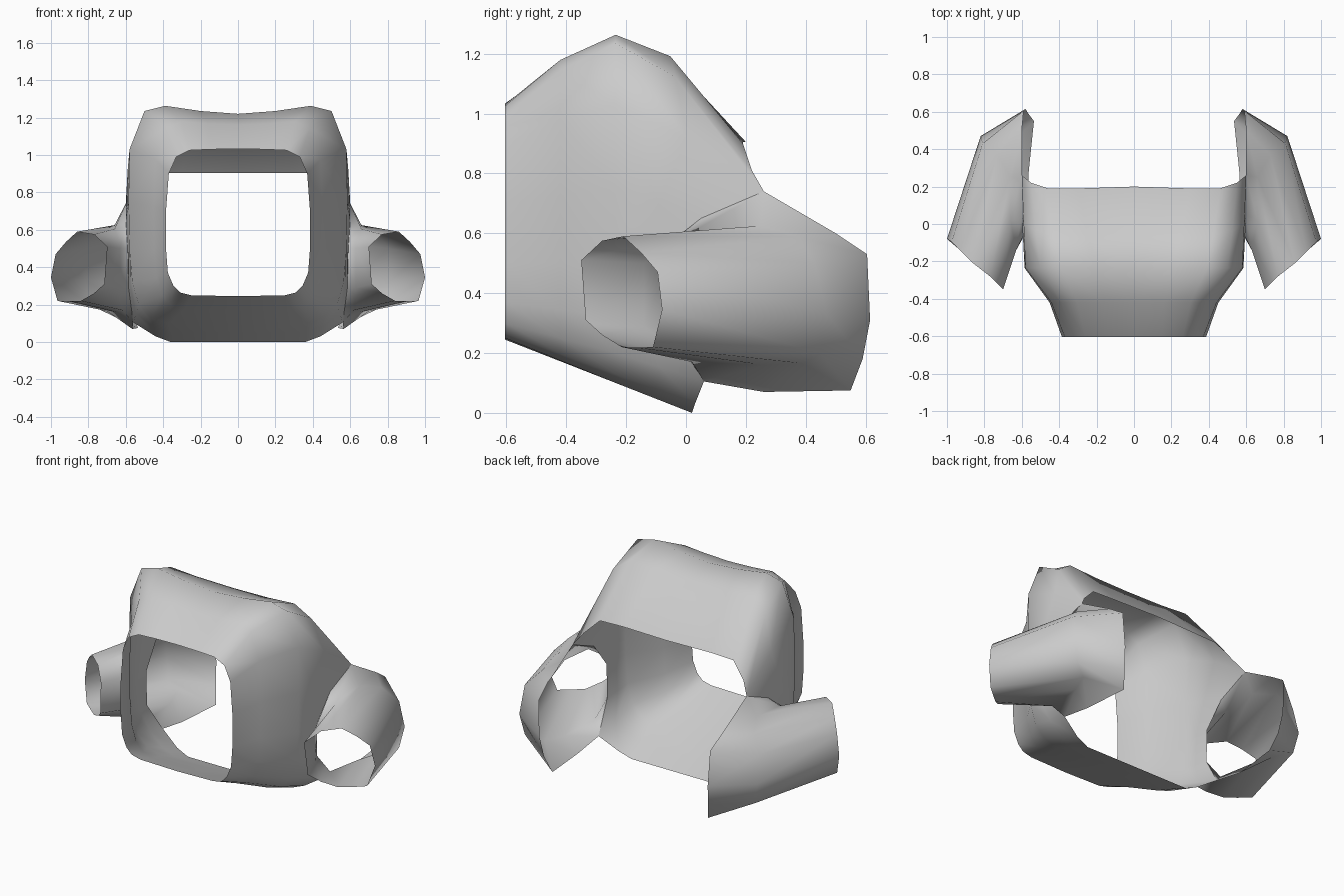
import bpy, bmesh
from mathutils import Vector


def loft(name, rows, closed=False):
    """Skin a grid of matching point rows, then mirror it across x."""
    bm = bmesh.new()
    grid = [[bm.verts.new(p) for p in row] for row in rows]
    n = len(rows[0])
    for a, b in zip(grid, grid[1:]):
        for i in range(n if closed else n - 1):
            j = (i + 1) % n
            bm.faces.new((a[i], a[j], b[j], b[i]))
    bmesh.ops.recalc_face_normals(bm, faces=bm.faces)
    for f in bm.faces:
        f.smooth = True
    me = bpy.data.meshes.new(name)
    bm.to_mesh(me)
    bm.free()
    ob = bpy.data.objects.new(name, me)
    bpy.context.collection.objects.link(ob)
    m = ob.modifiers.new("mirror", 'MIRROR')
    m.use_clip = True
    return ob


# Hull half-rings, top centre round to bottom centre: front rim, widest ring, rear edge
front = [(0, 1.033), (.15, 1.03), (.26, 1.025), (.33, .99), (.37, .9), (.385, .7),
         (.385, .5), (.375, .37), (.345, .3), (.31, .265), (.25, .25), (0, .245)]
crest = [(0, 1.22), (.2, 1.235), (.39, 1.263), (.5, 1.235), (.58, 1.03), (.585, .75),
         (.58, .5), (.565, .32), (.53, .2), (.46, .13), (.37, .1), (0, .1)]
rear = [(0, .2, .905), (.3, .19, .905), (.46, .19, .9), (.55, .22, .81), (.6, .26, .74),
        (.6, .05, .65), (.59, -.06, .5), (.585, -.06, .29), (.56, .06, .105),
        (.44, .03, .03), (.36, .02, 0), (0, .02, 0)]
r0 = [Vector((x, -.605, z)) for x, z in front]
r2 = [Vector((x, -.235, z)) for x, z in crest]
r4 = [Vector(p) for p in rear]

# In-between rings: pinched waist ahead of the crest, rounded roof behind it
roof = [1, 1, 1, .9, .3] + [0] * 7
r1, r3 = [], []
for a, b, c, k in zip(r0, r2, r4, roof):
    p = (a + b) / 2
    r1.append(Vector((p.x * .93, p.y, p.z + .035 * k)))
    q = (b + c) / 2
    r3.append(Vector((q.x, q.y - .03 * k, q.z + .11 * k)))
loft("hull", [r0, r1, r2, r3, r4])

# Side duct: slanted intake, elbow and the edge where it meets the hull / rear lip
intake = [(.70, -.35, .51), (.77, -.28, .575), (.86, -.21, .59), (.92, -.15, .535),
          (.975, -.095, .47), (1.0, -.08, .345), (.965, -.11, .22), (.9, -.165, .218),
          (.84, -.215, .22), (.77, -.28, .26), (.715, -.335, .31)]
elbow = [(.63, -.14, .5), (.66, .02, .605), (.66, .25, .625), (.73, .37, .59),
         (.81, .43, .5), (.82, .47, .33), (.795, .45, .2), (.7, .39, .165),
         (.65, .26, .16), (.62, .02, .17), (.63, -.14, .29)]
lip = [(.59, -.06, .5), (.6, .05, .65), (.6, .26, .74), (.6, .5, .6),
       (.59, .605, .53), (.58, .615, .31), (.565, .59, .18), (.535, .55, .075),
       (.565, .26, .07), (.56, .06, .105), (.585, -.06, .29)]
loft("side_duct", [intake, elbow, lip], closed=True)
